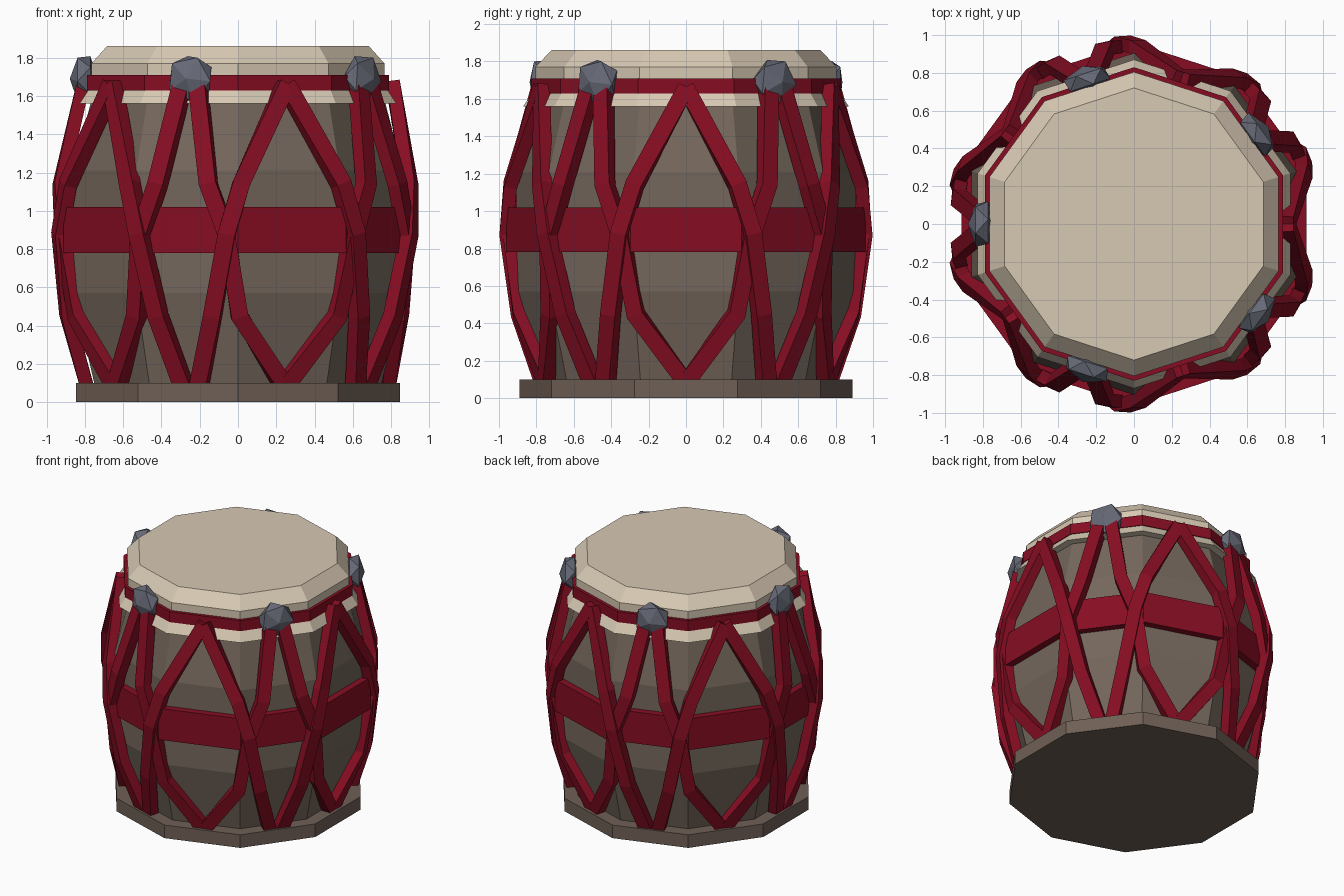
import bpy, bmesh, math
from mathutils import Vector, Matrix

if "Cube" in bpy.data.objects:
    bpy.data.objects.remove(bpy.data.objects["Cube"])

SIDES = 10

def material(name, rgb):
    m = bpy.data.materials.new(name)
    m.diffuse_color = (*rgb, 1)
    m.use_nodes = True
    m.node_tree.nodes["Principled BSDF"].inputs["Base Color"].default_value = m.diffuse_color
    return m

WOOD = material("brown wood", (0.175, 0.135, 0.107))
BASE = material("dark brown wood", (0.16, 0.115, 0.092))
SKIN = material("cream skin", (0.68, 0.58, 0.45))
RED = material("deep red", (0.24, 0.004, 0.016))
STONE = material("blue grey stone", (0.135, 0.145, 0.185))

def finish(name, bm, mat):
    bmesh.ops.recalc_face_normals(bm, faces=bm.faces)
    me = bpy.data.meshes.new(name)
    bm.to_mesh(me)
    bm.free()
    me.materials.append(mat)
    ob = bpy.data.objects.new(name, me)
    bpy.context.collection.objects.link(ob)
    return ob

def polar(r, deg, z):
    a = math.radians(deg)
    return Vector((r * math.cos(a), r * math.sin(a), z))

def turned(name, profile, mat, closed=False):
    """Ten-sided lathe of (radius, z) points; open profiles get end caps."""
    bm = bmesh.new()
    rings = [[bm.verts.new(polar(r, 90 + 360 / SIDES * k, z)) for k in range(SIDES)]
             for r, z in profile]
    pairs = list(zip(rings, rings[1:]))
    if closed:
        pairs.append((rings[-1], rings[0]))
    else:
        bm.faces.new(rings[0])
        bm.faces.new(rings[-1])
    for a, b in pairs:
        for k in range(SIDES):
            j = (k + 1) % SIDES
            bm.faces.new((a[k], a[j], b[j], b[k]))
    return finish(name, bm, mat)

def add_rope(bm, path, width=0.09, depth=0.07):
    """Box-section rope along (radius, degrees, z) points, lying on the drum."""
    pts = [polar(*p) for p in path]
    rings = []
    for i, p in enumerate(pts):
        t = (pts[min(i + 1, len(pts) - 1)] - pts[max(i - 1, 0)]).normalized()
        out = Vector((p.x, p.y, 0)).normalized()
        side = t.cross(out).normalized()
        out = side.cross(t).normalized()
        rings.append([bm.verts.new(p + side * sx * width / 2 + out * so * depth / 2)
                      for sx, so in ((-1, -1), (1, -1), (1, 1), (-1, 1))])
    for a, b in zip(rings, rings[1:]):
        for k in range(4):
            j = (k + 1) % 4
            bm.faces.new((a[k], a[j], b[j], b[k]))
    bm.faces.new(rings[0])
    bm.faces.new(rings[-1])

# Foot, barrel and drum head
turned("base", [(0.89, 0), (0.89, 0.1)], BASE)
turned("barrel", [(0.79, 0.1), (0.905, 0.57), (0.905, 1.21), (0.80, 1.6)], WOOD)
turned("drum_head", [(0.78, 1.56), (0.87, 1.56), (0.82, 1.635), (0.805, 1.70),
                     (0.805, 1.77), (0.72, 1.86)], SKIN)

# Red bands round the head and the waist
turned("head_band", [(0.78, 1.63), (0.83, 1.63), (0.83, 1.71), (0.78, 1.71)], RED, True)
turned("waist_band", [(0.88, 0.78), (0.96, 0.78), (0.96, 1.02), (0.88, 1.02)], RED, True)

# Crossing ropes: (radius, degrees from the lens centre, z)
over = [(0.81, 0, 1.66), (0.94, 17, 1.14), (0.962, 21.5, 0.88), (0.905, 26.5, 0.45), (0.79, 33, 0.08)]
under = [(0.81, 33, 1.66), (0.94, 27.5, 1.14), (0.945, 21.5, 0.87), (0.89, 17.5, 0.45), (0.785, 0, 0.08)]
bm = bmesh.new()
for k in range(5):
    for s in (-1, 1):
        for path in (over, under):
            add_rope(bm, [(r, 72 * k + s * a, z) for r, a, z in path])
finish("ropes", bm, RED)

# Five flattened stones at the rope tops
for k in range(5):
    ang = 36 + 72 * k
    bm = bmesh.new()
    bmesh.ops.create_icosphere(bm, subdivisions=1, radius=0.135)
    mat = (Matrix.Translation(polar(0.805, ang, 1.69))
           @ Matrix.Rotation(math.radians(ang), 4, 'Z')
           @ Matrix.Diagonal((0.55, 1, 1, 1))
           @ Matrix.Rotation(math.radians(12), 4, 'X')
           @ Matrix.Rotation(math.radians(90), 4, 'Y'))
    bm.transform(mat)
    finish(f"stone_{k + 1}", bm, STONE)
